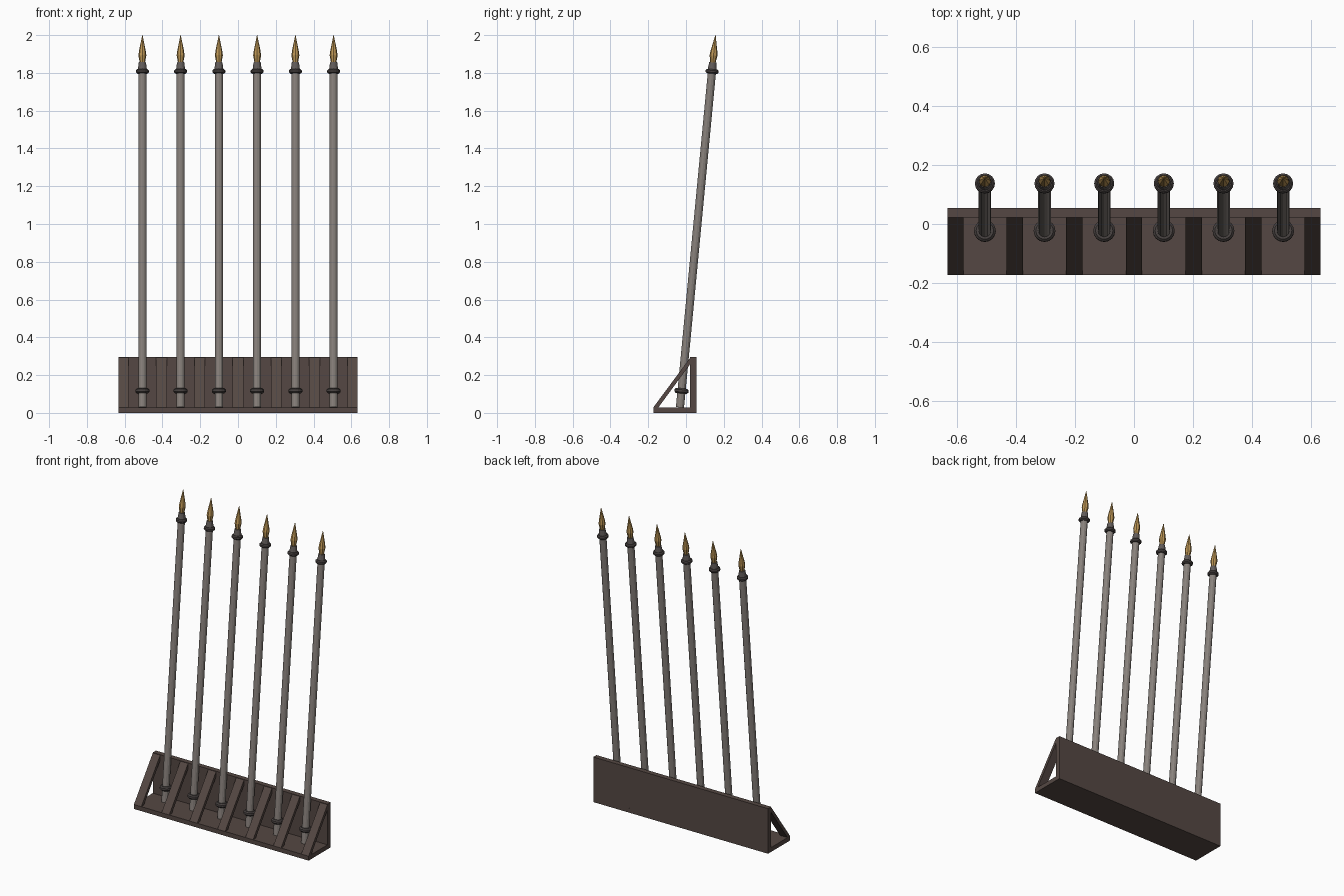
import bpy, bmesh, math
from mathutils import Matrix, Vector

if "Cube" in bpy.data.objects:
    bpy.data.objects.remove(bpy.data.objects["Cube"])


def material(name, rgb):
    m = bpy.data.materials.new(name)
    m.diffuse_color = (*rgb, 1)
    m.use_nodes = True
    m.node_tree.nodes["Principled BSDF"].inputs["Base Color"].default_value = m.diffuse_color
    return m


WOOD = material("dark wood", (0.090, 0.064, 0.056))
SHAFT = material("grey shaft", (0.25, 0.222, 0.203))
IRON = material("dark iron", (0.064, 0.054, 0.052))
NECK = material("neck iron", (0.12, 0.105, 0.10))
GOLD = material("gold tip", (0.50, 0.30, 0.09))


def finish(name, bm, mat):
    bmesh.ops.recalc_face_normals(bm, faces=bm.faces)
    me = bpy.data.meshes.new(name)
    bm.to_mesh(me)
    bm.free()
    me.materials.append(mat)
    ob = bpy.data.objects.new(name, me)
    bpy.context.collection.objects.link(ob)
    return ob


def extrude_x(name, profile, x0, x1, mat):
    """Extrude a closed (y, z) profile along x."""
    bm = bmesh.new()
    a = [bm.verts.new((x0, y, z)) for y, z in profile]
    b = [bm.verts.new((x1, y, z)) for y, z in profile]
    bm.faces.new(a)
    bm.faces.new(b)
    n = len(a)
    for i in range(n):
        bm.faces.new((a[i], a[(i + 1) % n], b[(i + 1) % n], b[i]))
    return finish(name, bm, mat)


def lathe(name, profile, sides, mat, matrix):
    """Stack of rings (radius, height), capped, then placed by matrix."""
    bm = bmesh.new()
    rings = []
    for r, h in profile:
        rings.append([bm.verts.new((r * math.cos(2 * math.pi * k / sides),
                                    r * math.sin(2 * math.pi * k / sides), h))
                      for k in range(sides)])
    for a, b in zip(rings, rings[1:]):
        for k in range(sides):
            j = (k + 1) % sides
            bm.faces.new((a[k], a[j], b[j], b[k]))
    bm.faces.new(rings[0])
    bm.faces.new(rings[-1])
    bmesh.ops.transform(bm, matrix=matrix, verts=bm.verts)
    return finish(name, bm, mat)


# rack: base board, back board and sloping struts between the poles
STEP, HALF = 0.2025, 0.633
Y0, Y1, YB = -0.173, 0.055, 0.022
extrude_x("base_board", [(Y0, 0), (Y1, 0), (Y1, 0.029), (Y0, 0.029)], -HALF, HALF, WOOD)
extrude_x("back_board", [(YB, 0.029), (Y1, 0.029), (Y1, 0.295), (YB, 0.295)], -HALF, HALF, WOOD)
strut = [(Y0, 0.029), (Y0 + 0.027, 0.029), (YB, 0.258), (YB, 0.292)]
for i in range(7):
    x = (i - 3) * STEP
    extrude_x(f"strut_{i + 1}", strut, max(x - 0.028, -HALF), min(x + 0.028, HALF), WOOD)

# leaning poles with two collars, a neck and a gold spear tip
BOTTOM, TIP = Vector((0, -0.032, 0.029)), Vector((0, 0.156, 2.0))
axis = TIP - BOTTOM
L = axis.length
tilt = Matrix.Rotation(-math.atan2(axis.y, axis.z), 4, 'X')


def collar(r, h, half):
    c = half * 0.55
    return [(r - c, h - half), (r, h - half + c), (r, h + half - c), (r - c, h + half)]


for i in range(6):
    M = Matrix.Translation(BOTTOM + Vector(((i - 2.5) * STEP, 0, 0))) @ tilt
    n = i + 1
    lathe(f"pole_{n}", [(0.0215, 0), (0.0215, L - 0.19)], 12, SHAFT, M)
    lathe(f"lower_collar_{n}", collar(0.037, 0.088, 0.0135), 16, IRON, M)
    lathe(f"upper_collar_{n}", collar(0.034, L - 0.193, 0.0115), 16, IRON, M)
    lathe(f"neck_{n}", [(0.024, L - 0.183), (0.019, L - 0.145)], 12, NECK, M)
    lathe(f"spear_tip_{n}", [(0.014, L - 0.146), (0.021, L - 0.108), (0.018, L - 0.085),
                             (0.001, L)], 8, GOLD, M)
